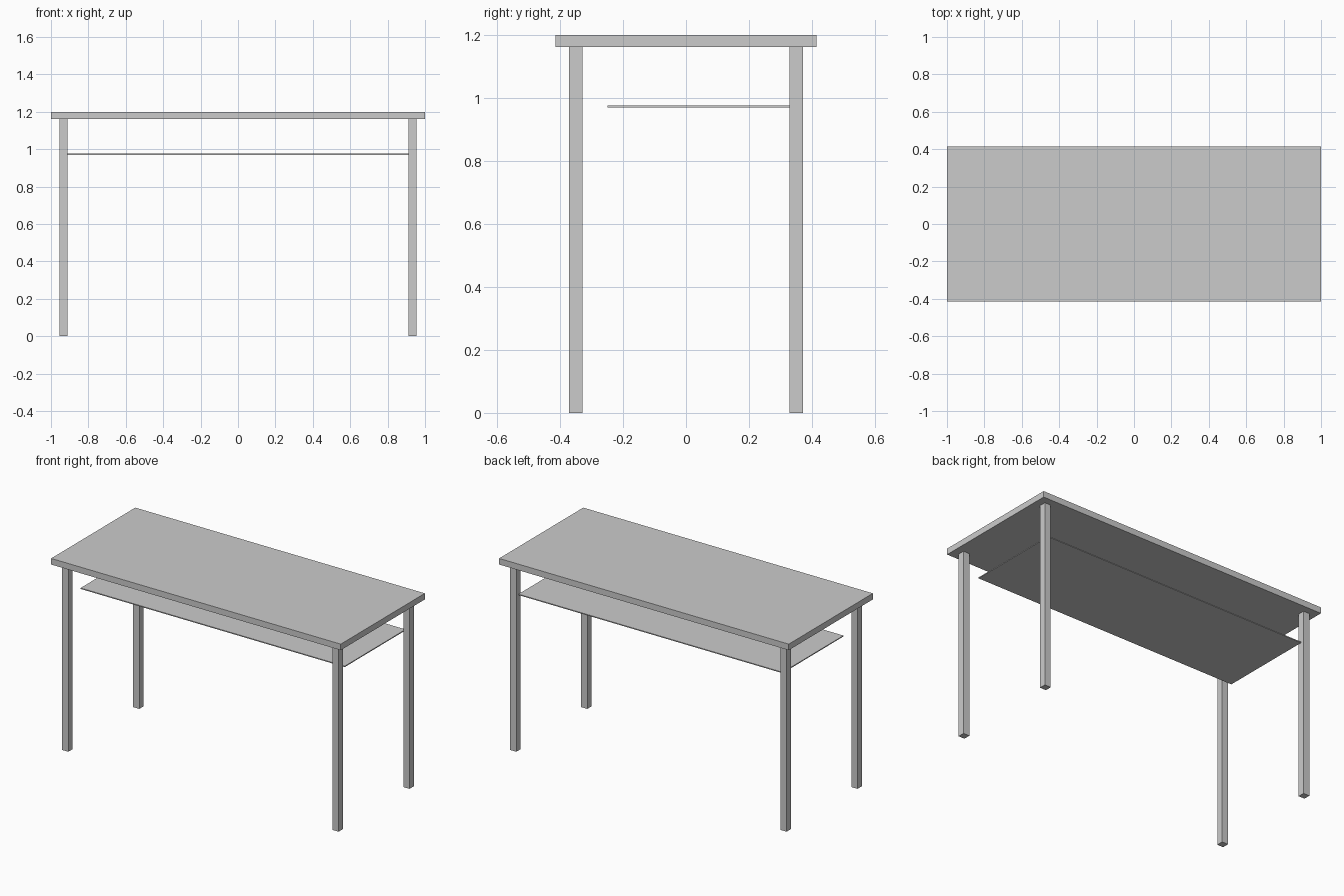
import bpy

if "Cube" in bpy.data.objects:
    bpy.data.objects.remove(bpy.data.objects["Cube"])


def box(name, x0, x1, y0, y1, z0, z1):
    """Axis-aligned box given by its extents."""
    bpy.ops.mesh.primitive_cube_add(
        size=1, location=((x0 + x1) / 2, (y0 + y1) / 2, (z0 + z1) / 2))
    ob = bpy.context.object
    ob.name = name
    ob.scale = (x1 - x0, y1 - y0, z1 - z0)
    bpy.ops.object.transform_apply(location=False, rotation=False, scale=True)
    return ob


TOP_Z, UNDER_Z = 1.2, 1.162
LEG_X, LEG_Y, LEG_W = 0.933, 0.35, 0.042   # leg centres and thickness
h = LEG_W / 2

# Table top
box("table_top", -1, 1, -0.415, 0.415, UNDER_Z, TOP_Z)

# Four square legs
for side, sx in (("left", -1), ("right", 1)):
    for end, sy in (("front", -1), ("back", 1)):
        cx, cy = sx * LEG_X, sy * LEG_Y
        box(f"{end}_{side}_leg", cx - h, cx + h, cy - h, cy + h, 0, UNDER_Z)

# Thin shelf spanning between the legs, set towards the back
box("shelf", -LEG_X + h, LEG_X - h, -0.25, LEG_Y, 0.97, 0.976)
